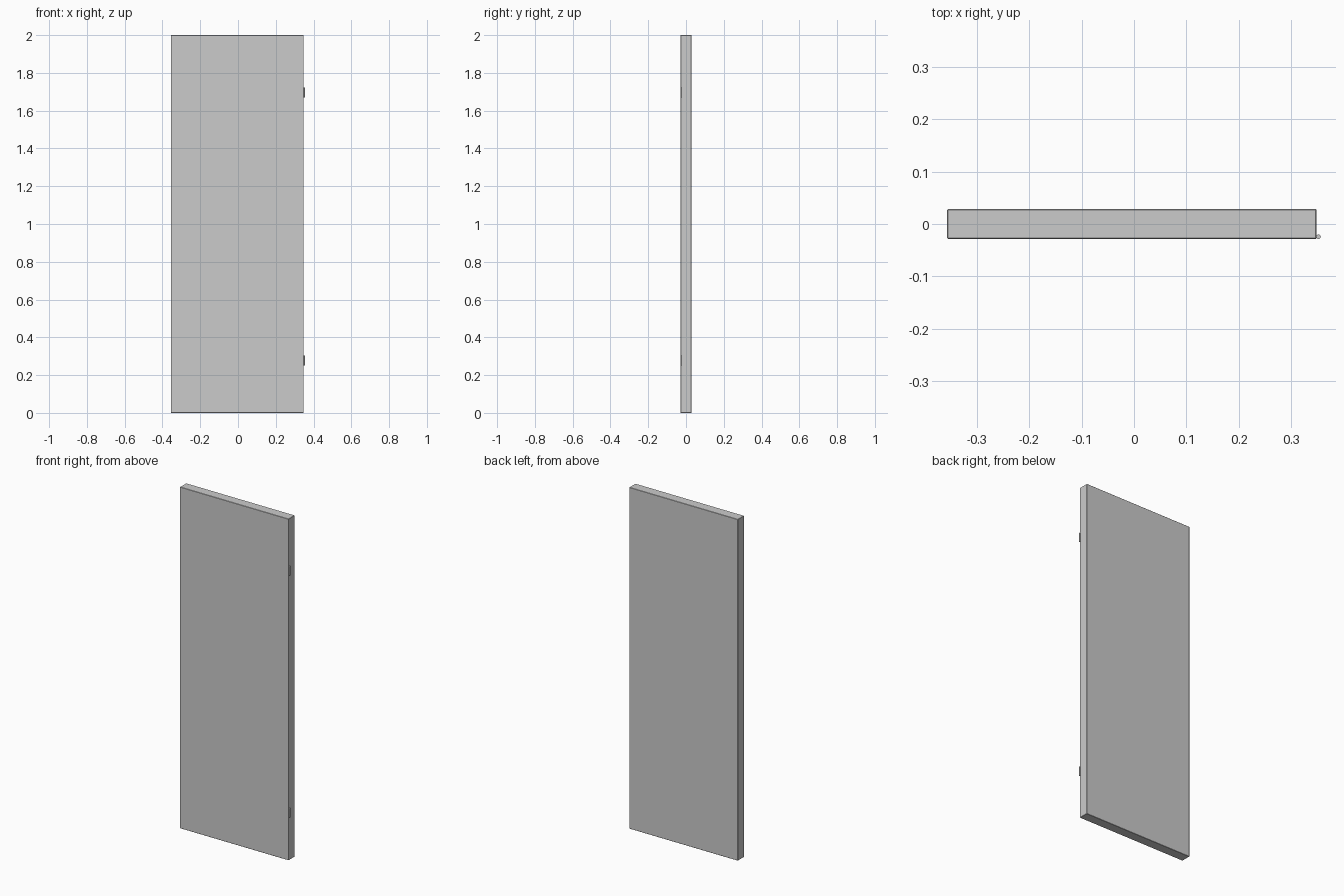
import bpy

if "Cube" in bpy.data.objects:
    bpy.data.objects.remove(bpy.data.objects["Cube"])

# Door panel with slightly eased edges
X0, X1, HALF_Y, H = -0.356, 0.3475, 0.0286, 2.0
bpy.ops.mesh.primitive_cube_add(size=1, location=((X0 + X1) / 2, 0, H / 2))
door = bpy.context.object
door.name = "door_panel"
door.scale = (X1 - X0, 2 * HALF_Y, H)
bpy.ops.object.transform_apply(location=False, rotation=False, scale=True)
bevel = door.modifiers.new("eased_edges", 'BEVEL')
bevel.width = 0.0015
bevel.segments = 1


def hinge(name, z):
    # Round hinge barrel standing just off the door's side
    bpy.ops.mesh.primitive_cylinder_add(vertices=16, radius=0.0043, depth=0.053,
                                        location=(0.3517, -0.0242, z))
    bpy.context.object.name = name + "_barrel"
    bpy.ops.object.shade_smooth_by_angle()


hinge("lower_hinge", 0.278)
hinge("upper_hinge", 1.696)
